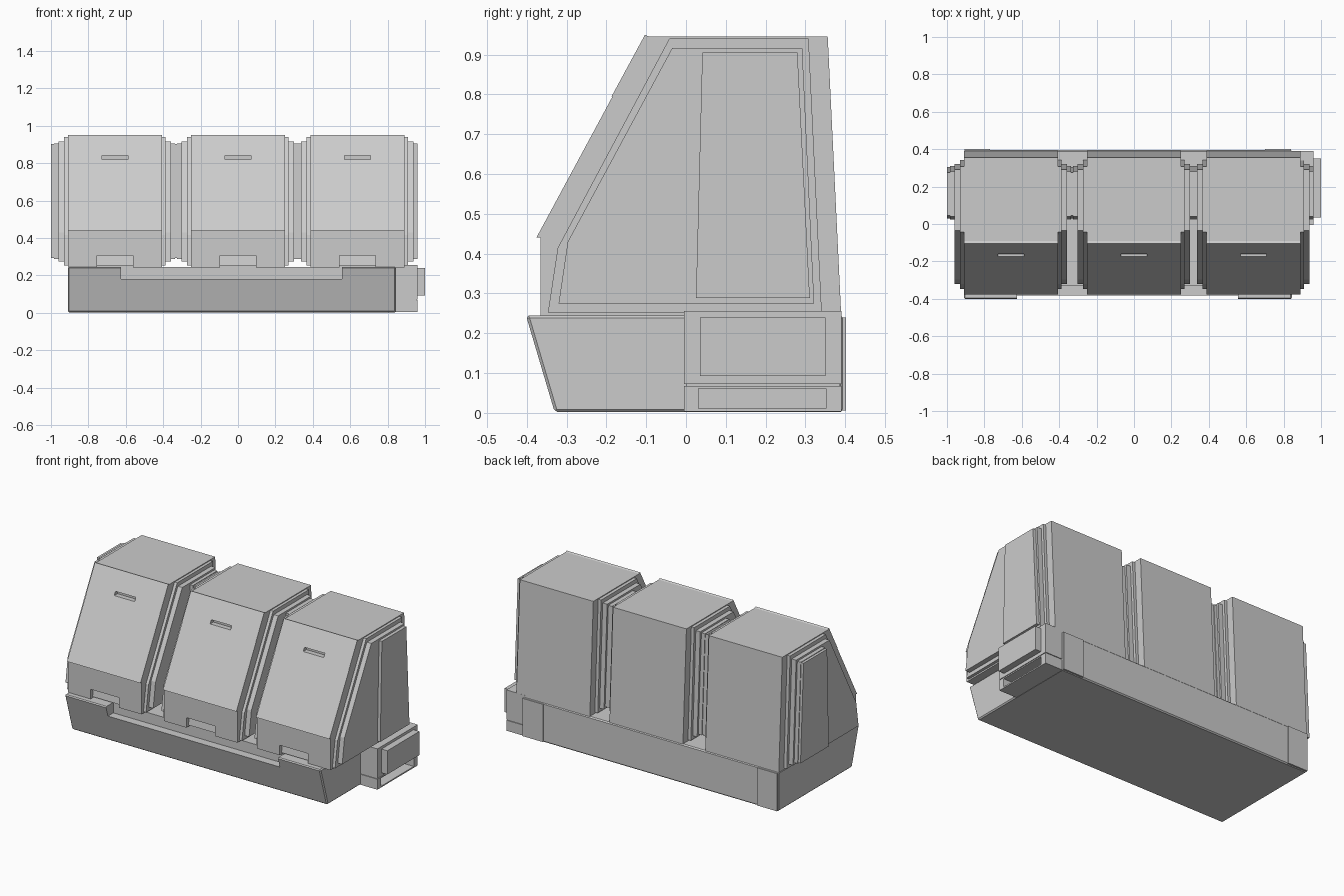
import bpy, bmesh

if "Cube" in bpy.data.objects:
    bpy.data.objects.remove(bpy.data.objects["Cube"])


def prism(name, profile, x0, x1, bevel=0.0):
    """Extrude a (y, z) side profile along x."""
    bm = bmesh.new()
    face = bm.faces.new([bm.verts.new((x0, y, z)) for y, z in profile])
    ext = bmesh.ops.extrude_face_region(bm, geom=[face])
    moved = [v for v in ext["geom"] if isinstance(v, bmesh.types.BMVert)]
    bmesh.ops.translate(bm, verts=moved, vec=(x1 - x0, 0, 0))
    if bevel:
        bmesh.ops.bevel(bm, geom=bm.edges[:], offset=bevel, segments=1,
                        affect='EDGES', profile=0.5)
    bmesh.ops.recalc_face_normals(bm, faces=bm.faces[:])
    mesh = bpy.data.meshes.new(name)
    bm.to_mesh(mesh)
    bm.free()
    ob = bpy.data.objects.new(name, mesh)
    bpy.context.collection.objects.link(ob)
    return ob


def box(name, x0, x1, y0, y1, z0, z1, bevel=0.0):
    return prism(name, [(y0, z0), (y1, z0), (y1, z1), (y0, z1)], x0, x1, bevel)


def cut(ob, *limits):
    """Subtract a box from an object and discard the cutter."""
    cutter = box("cutter", *limits)
    cutter.hide_render = True
    mod = ob.modifiers.new("cut", 'BOOLEAN')
    mod.operation = 'DIFFERENCE'
    mod.solver = 'EXACT'
    mod.object = cutter
    bpy.context.view_layer.objects.active = ob
    bpy.ops.object.modifier_apply(modifier=mod.name)
    bpy.data.objects.remove(cutter)


# Base tray with sloped front and a long notch in its front lip
base = prism("base", [(-0.402, 0.245), (-0.33, 0.002), (0.395, 0.002), (0.395, 0.245)],
             -0.91, 0.845, 0.007)
cut(base, -0.625, 0.555, -0.5, -0.33, 0.18, 0.3)

# Raised pads at the rear corners of the base
for i, (a, b) in enumerate([(-0.905, -0.77), (0.70, 0.84)]):
    box(f"rear_pad_{i + 1}", a, b, 0.38, 0.402, 0.006, 0.24)

# Side profiles shared by the three bins
SHELL = [(-0.366, 0.243), (0.39, 0.243), (0.356, 0.945), (-0.097, 0.945), (-0.366, 0.44)]
OUTER = [(-0.347, 0.252), (0.341, 0.252), (0.308, 0.94), (-0.042, 0.94), (-0.322, 0.415)]
INNER = [(-0.32, 0.275), (0.322, 0.275), (0.292, 0.916), (-0.035, 0.916), (-0.297, 0.43)]
RAISED = [(0.025, 0.288), (0.311, 0.288), (0.28, 0.905), (0.041, 0.905)]
CAP = [(0.029, 0.292), (0.306, 0.292), (0.276, 0.901), (0.045, 0.901)]
LOWER_LID = [(-0.34, 0.44), (-0.376, 0.44), (-0.184, 0.796), (-0.15, 0.796)]
UPPER_LID = [(-0.15, 0.798), (-0.187, 0.795), (-0.103, 0.95), (-0.09, 0.944)]

for i, c in enumerate([-0.658, 0.0, 0.639]):
    n, w = i + 1, 0.252
    # Outer shell with a recess at the bottom of the front
    shell = prism(f"bin_shell_{n}", SHELL, c - w, c + w)
    cut(shell, c - 0.097, c + 0.097, -0.5, -0.325, 0.2, 0.305)
    # Stepped side walls
    prism(f"side_frame_{n}", OUTER, c - w - 0.02, c + w + 0.018)
    prism(f"side_wall_{n}", INNER, c - w - 0.05, c + w + 0.048)
    prism(f"side_panel_{n}", RAISED, c - w - 0.074, c + w + 0.068)
    prism(f"side_panel_cap_{n}", CAP, c - w - 0.09, c + w)
    # Front lid in two leaves, the upper one with a handle slot
    prism(f"lower_lid_{n}", LOWER_LID, c - w, c + w)
    lid = prism(f"upper_lid_{n}", UPPER_LID, c - w, c + w)
    slot = (c - 0.07, c + 0.07, -0.25, -0.142, 0.82, 0.842)
    cut(lid, *slot)
    cut(shell, *slot)

# Control box on the right end, with a raised plate and an open tray below
box("control_box", 0.83, 0.96, -0.005, 0.39, 0.072, 0.256)
box("control_plate", 0.95, 1.0, 0.035, 0.35, 0.093, 0.24)
tray = box("lower_tray", 0.83, 0.96, -0.005, 0.39, 0.003, 0.068)
cut(tray, 0.855, 1.1, 0.032, 0.352, 0.011, 0.061)
box("tray_seam", 0.83, 0.955, 0.0, 0.385, 0.066, 0.074)
